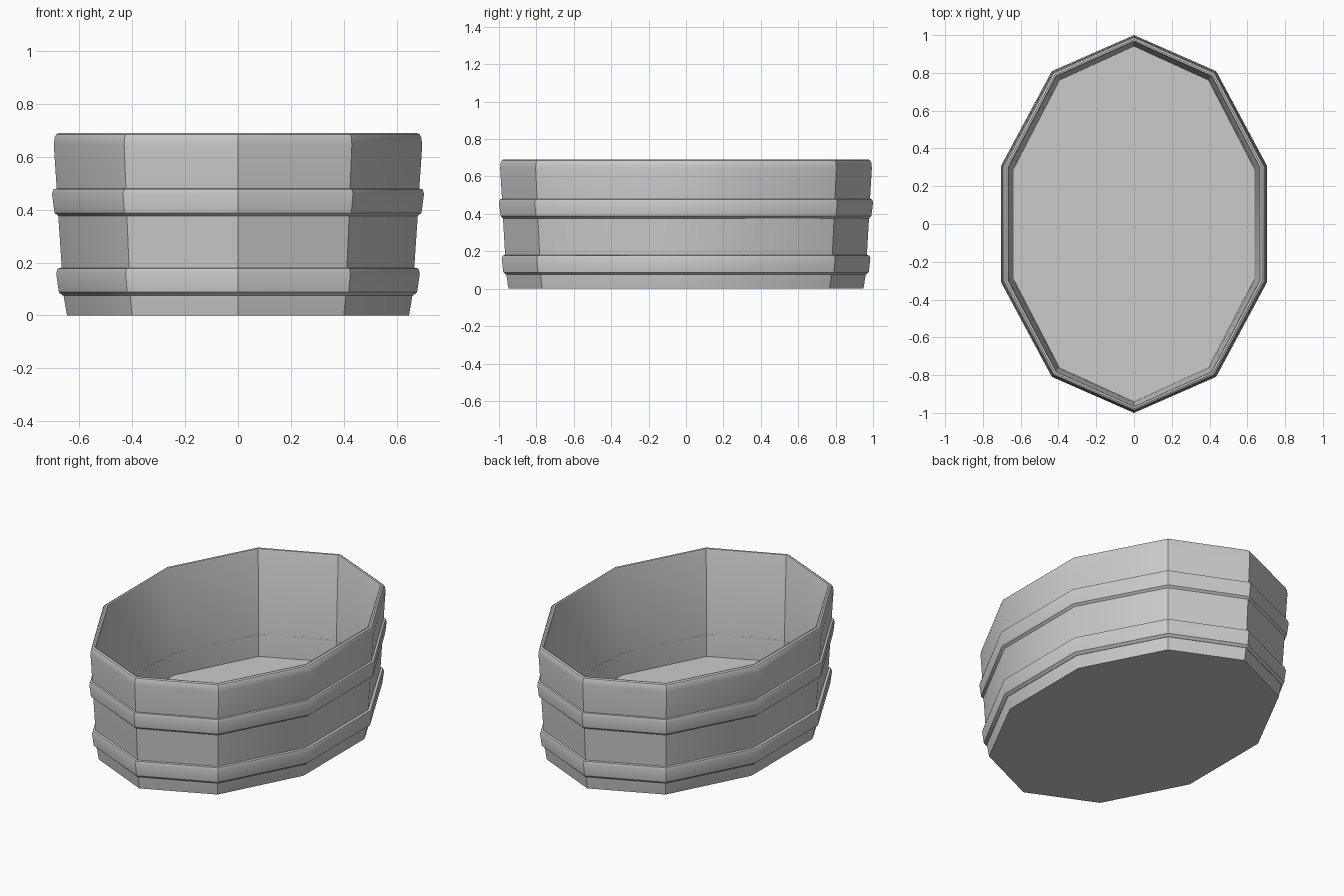
import bpy, bmesh, math

if "Cube" in bpy.data.objects:
    bpy.data.objects.remove(bpy.data.objects["Cube"])

SIDES = 10


def ring_points(x, z):
    # x is the half width of the stretched decagon at this height
    inset = (0.704 - x) / math.cos(math.radians(18))
    rx, ry = 0.74 - inset, 1.0 - 0.85 * inset
    return [(rx * math.cos(a), ry * math.sin(a), z)
            for a in (math.radians(90 + 360 * i / SIDES) for i in range(SIDES))]


def sweep(name, profile, closed):
    # Sweep an (x, z) profile round the decagon; open profiles get end caps
    bm = bmesh.new()
    rings = [[bm.verts.new(p) for p in ring_points(x, z)] for x, z in profile]
    pairs = list(zip(rings, rings[1:]))
    if closed:
        pairs.append((rings[-1], rings[0]))
    for low, high in pairs:
        for i in range(SIDES):
            j = (i + 1) % SIDES
            bm.faces.new((low[i], low[j], high[j], high[i]))
    if not closed:
        bm.faces.new(rings[0])
        bm.faces.new(rings[-1])
    bmesh.ops.recalc_face_normals(bm, faces=bm.faces)
    mesh = bpy.data.meshes.new(name)
    bm.to_mesh(mesh)
    bm.free()
    obj = bpy.data.objects.new(name, mesh)
    bpy.context.collection.objects.link(obj)
    bpy.ops.object.select_all(action='DESELECT')
    obj.select_set(True)
    bpy.context.view_layer.objects.active = obj
    bpy.ops.object.shade_smooth_by_angle(angle=math.radians(30))
    return obj


# Flared tub wall, rounded rim, inner wall and floor
sweep("tub_body", [(0.647, 0.0), (0.660, 0.075), (0.667, 0.18), (0.680, 0.375),
                   (0.686, 0.48), (0.697, 0.645), (0.694, 0.672), (0.688, 0.685),
                   (0.678, 0.69), (0.668, 0.688), (0.664, 0.68), (0.638, 0.045)], False)


# Raised bands round the outside
def hoop(name, x, z):
    sweep(name, [(x - 0.045, z), (x - 0.026, z), (x - 0.010, z + 0.013), (x, z + 0.085),
                 (x - 0.006, z + 0.103), (x - 0.022, z + 0.105), (x - 0.045, z + 0.105)], True)


hoop("lower_hoop", 0.688, 0.075)
hoop("upper_hoop", 0.704, 0.375)
